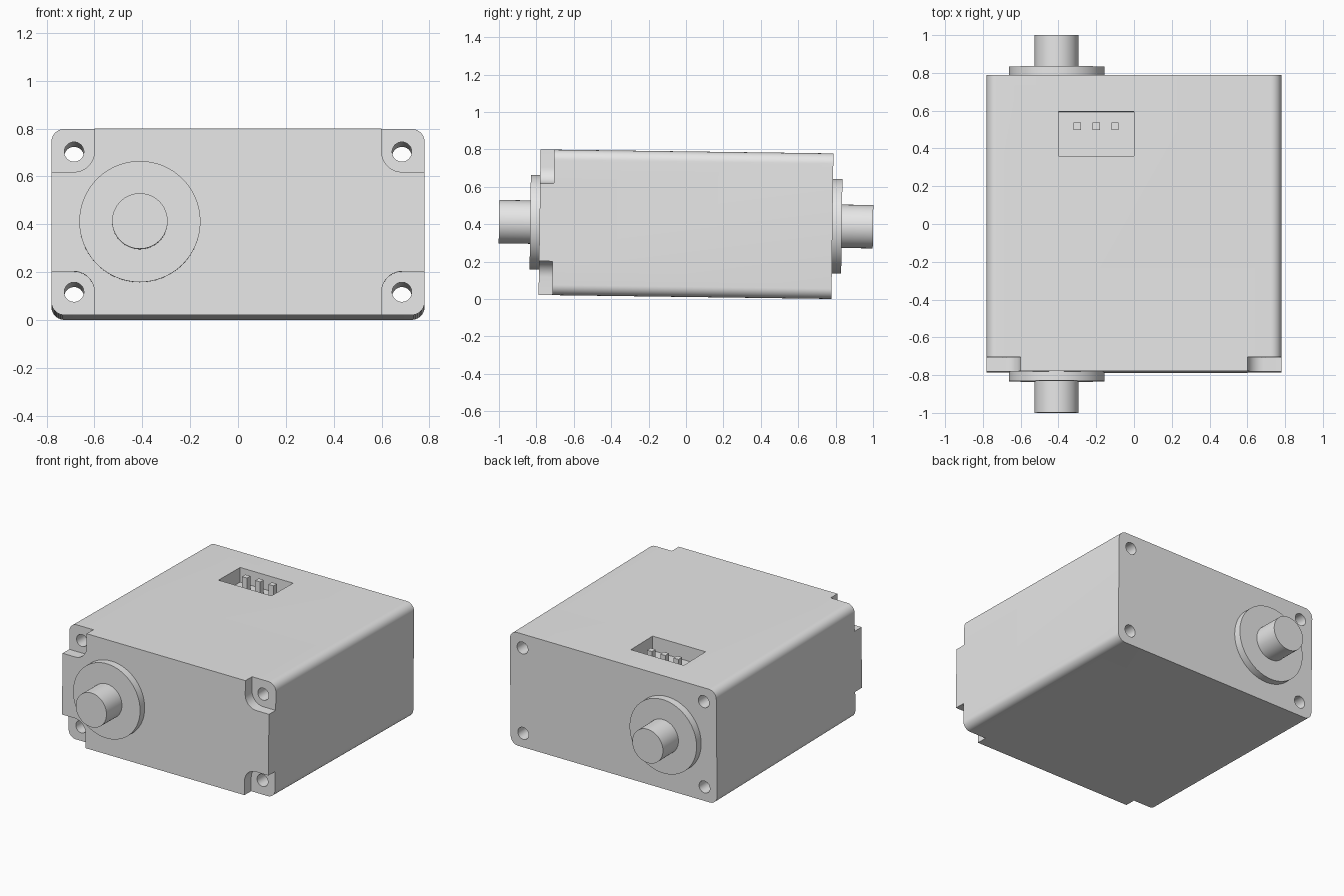
import bpy, bmesh, math
from mathutils import Matrix

if "Cube" in bpy.data.objects:
    bpy.data.objects.remove(bpy.data.objects["Cube"])

W, L, H = 0.78, 0.783, 0.389      # half sizes of the casing
SHAFT_X = -0.41

grey = bpy.data.materials.new("light_grey")
grey.diffuse_color = (0.8, 0.8, 0.8, 1)
grey.use_nodes = True
grey.node_tree.nodes["Principled BSDF"].inputs["Base Color"].default_value = grey.diffuse_color


def arc(cx, cz, r, a0, a1, n):
    return [(cx + r * math.cos(math.radians(a0 + (a1 - a0) * i / n)),
             cz + r * math.sin(math.radians(a0 + (a1 - a0) * i / n))) for i in range(n + 1)]


def prism(name, profile, y0, y1):
    """Extrude an x-z profile along y."""
    bm = bmesh.new()
    face = bm.faces.new([bm.verts.new((x, y0, z)) for x, z in profile])
    ext = bmesh.ops.extrude_face_region(bm, geom=[face])
    new = [v for v in ext["geom"] if isinstance(v, bmesh.types.BMVert)]
    bmesh.ops.translate(bm, vec=(0, y1 - y0, 0), verts=new)
    bmesh.ops.recalc_face_normals(bm, faces=bm.faces)
    mesh = bpy.data.meshes.new(name)
    bm.to_mesh(mesh)
    bm.free()
    ob = bpy.data.objects.new(name, mesh)
    bpy.context.collection.objects.link(ob)
    mesh.materials.append(grey)
    return ob


def box(name, x0, x1, y0, y1, z0, z1):
    return prism(name, [(x0, z0), (x1, z0), (x1, z1), (x0, z1)], y0, y1)


def cylinder(name, x, z, r, y0, y1, n=64):
    return prism(name, arc(x, z, r, 0, 360, n)[:-1], y0, y1)


def cut(target, cutter):
    cutter.hide_render = True
    mod = target.modifiers.new("cut", 'BOOLEAN')
    mod.operation, mod.solver, mod.object = 'DIFFERENCE', 'EXACT', cutter
    bpy.context.view_layer.objects.active = target
    bpy.ops.object.modifier_apply(modifier=mod.name)
    bpy.data.objects.remove(cutter)


# Casing with rounded long edges
R = 0.055
outline = []
for sx, sz, a in ((1, 1, 0), (-1, 1, 90), (-1, -1, 180), (1, -1, 270)):
    outline += arc(sx * (W - R), sz * (H - R), R, a, a + 90, 10)
casing = prism("casing", outline, -L, L)

# Front corner recesses and through screw holes
for sx in (-1, 1):
    for sz in (-1, 1):
        notch = [(0.9, 0.208)] + arc(0.685, 0.293, 0.085, 270, 180, 10) + [(0.6, 0.5), (0.9, 0.5)]
        cut(casing, prism("recess_cutter", [(sx * x, sz * z) for x, z in notch], -0.9, -0.71))
        cut(casing, cylinder("hole_cutter", sx * 0.685, sz * 0.293, 0.041, -1, 1, 32))

# Connector pocket in the top
cut(casing, box("pocket_cutter", -0.4, 0, 0.355, 0.59, H - 0.1, H + 0.1))
parts = [casing]

# Connector pins
for i in range(3):
    x = -0.3 + 0.1 * i
    parts.append(box("connector_pin", x - 0.019, x + 0.019, 0.493, 0.531, H - 0.105, H - 0.005))

# Flange and shaft on both ends
for side, s in (("front", -1), ("back", 1)):
    parts.append(cylinder(side + "_flange", SHAFT_X, 0, 0.253, s * (L - 0.01), s * 0.833, 96))
    parts.append(cylinder(side + "_shaft", SHAFT_X, 0, 0.116, s * 0.82, s * 1.0))

# The whole unit leans slightly, front end raised
lean = Matrix.Translation((0, 0, 0.4)) @ Matrix.Rotation(-0.0135, 4, 'X')
bpy.ops.object.select_all(action='DESELECT')
for ob in parts:
    ob.data.transform(lean)
    ob.select_set(True)
bpy.context.view_layer.objects.active = casing
bpy.ops.object.shade_smooth_by_angle(angle=math.radians(30))
